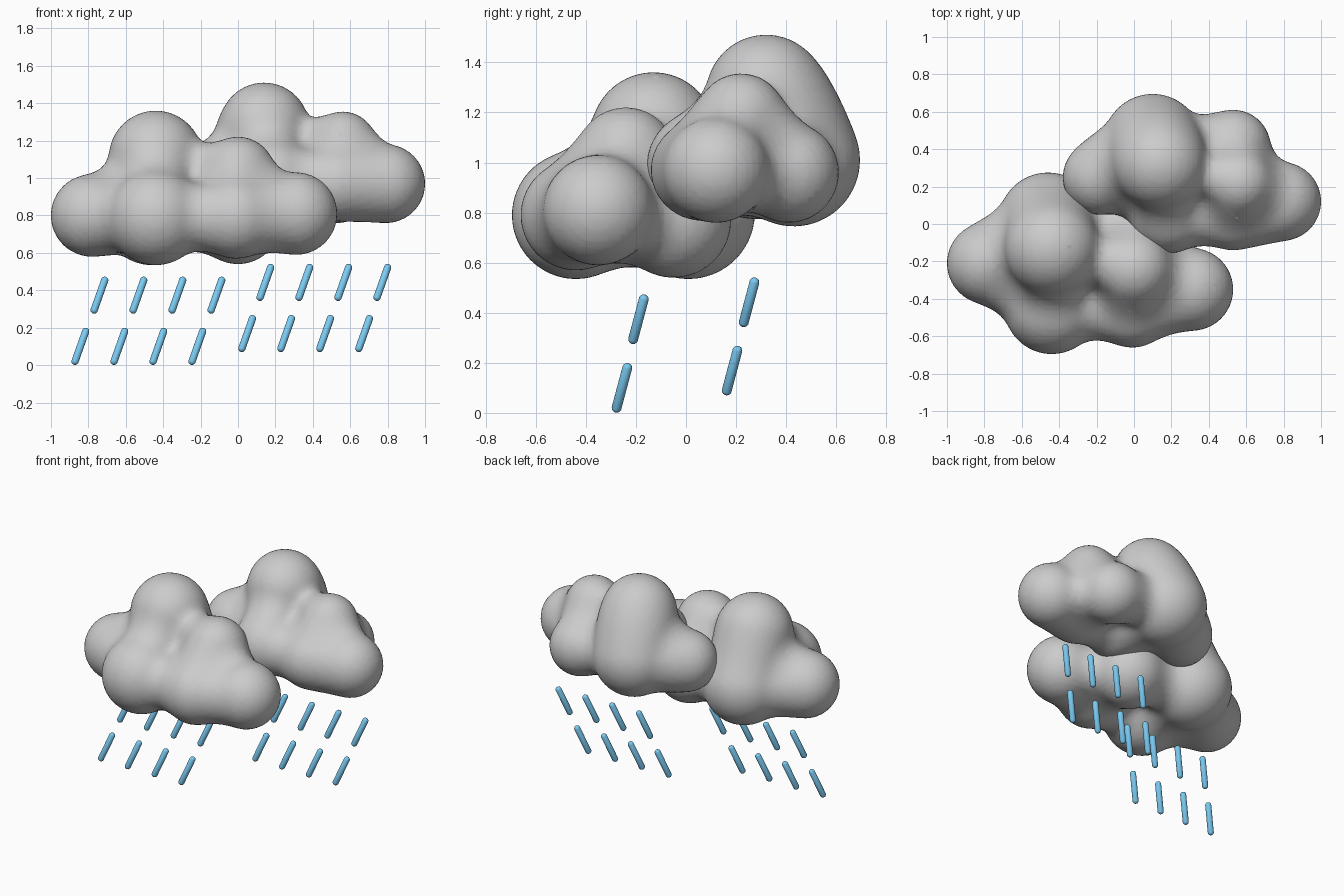
import bpy, bmesh
from mathutils import Vector

if "Cube" in bpy.data.objects:
    bpy.data.objects.remove(bpy.data.objects["Cube"])

# a metaball's visible radius as a share of its influence radius
VISIBLE = (1 - 0.3 ** (1 / 3)) ** 0.5


def make_cloud(name, puffs):
    """Blend round puffs (x, y, z, radius) into one soft mesh."""
    mb = bpy.data.metaballs.new(name)
    mb.resolution = mb.render_resolution = 0.025
    mb.threshold = 0.6
    for x, y, z, r in puffs:
        el = mb.elements.new(type='BALL')
        el.co = (x, y, z)
        el.radius = r / VISIBLE
        el.stiffness = 2.0
    ob = bpy.data.objects.new(name, mb)
    bpy.context.collection.objects.link(ob)
    bpy.ops.object.select_all(action='DESELECT')
    ob.select_set(True)
    bpy.context.view_layer.objects.active = ob
    bpy.context.view_layer.update()
    bpy.ops.object.convert(target='MESH')
    cloud = bpy.context.view_layer.objects.active
    cloud.name = name
    for poly in cloud.data.polygons:
        poly.use_smooth = True


make_cloud("front_cloud", [
    (-0.78, -0.21, 0.80, 0.22),    # left end
    (0.31, -0.35, 0.81, 0.22),     # right end
    (-0.44, -0.44, 0.79, 0.255),   # front row
    (-0.01, -0.44, 0.79, 0.22),
    (-0.46, 0.01, 0.80, 0.265),    # back row
    (0.00, -0.05, 0.77, 0.23),
    (-0.44, -0.13, 1.11, 0.25),    # top puffs
    (0.00, -0.24, 1.02, 0.20),
])
make_cloud("back_cloud", [
    (-0.18, 0.25, 0.98, 0.20),
    (0.79, 0.12, 0.97, 0.21),
    (0.19, 0.06, 0.99, 0.215),
    (0.53, 0.06, 0.97, 0.20),
    (0.10, 0.43, 1.01, 0.265),
    (0.53, 0.41, 0.96, 0.20),
    (0.14, 0.32, 1.27, 0.24),
    (0.56, 0.22, 1.175, 0.18),
])

# rain: slanted capsules sharing one mesh
SLANT = Vector((0.056, 0.042, 0.158))
bm = bmesh.new()
bmesh.ops.create_uvsphere(bm, u_segments=16, v_segments=9, radius=0.02)
half = SLANT.length / 2
for v in bm.verts:
    v.co.z += half if v.co.z > 0 else -half
bm.transform(SLANT.to_track_quat('Z', 'Y').to_matrix().to_4x4())
for f in bm.faces:
    f.smooth = True
drop = bpy.data.meshes.new("raindrop")
bm.to_mesh(drop)
bm.free()
blue = bpy.data.materials.new("rain_blue")
blue.diffuse_color = (0.20, 0.60, 0.90, 1)
blue.use_nodes = True
blue.node_tree.nodes["Principled BSDF"].inputs["Base Color"].default_value = blue.diffuse_color
drop.materials.append(blue)

# first drop of each row
rows = {
    "front_upper_rain": (-0.741, -0.190, 0.374),
    "front_lower_rain": (-0.843, -0.256, 0.100),
    "back_upper_rain": (0.146, 0.252, 0.442),
    "back_lower_rain": (0.049, 0.184, 0.169),
}
for name, (x, y, z) in rows.items():
    for i in range(4):
        ob = bpy.data.objects.new(f"{name}_{i + 1}", drop)
        ob.location = (x + 0.2085 * i, y, z)
        bpy.context.collection.objects.link(ob)
